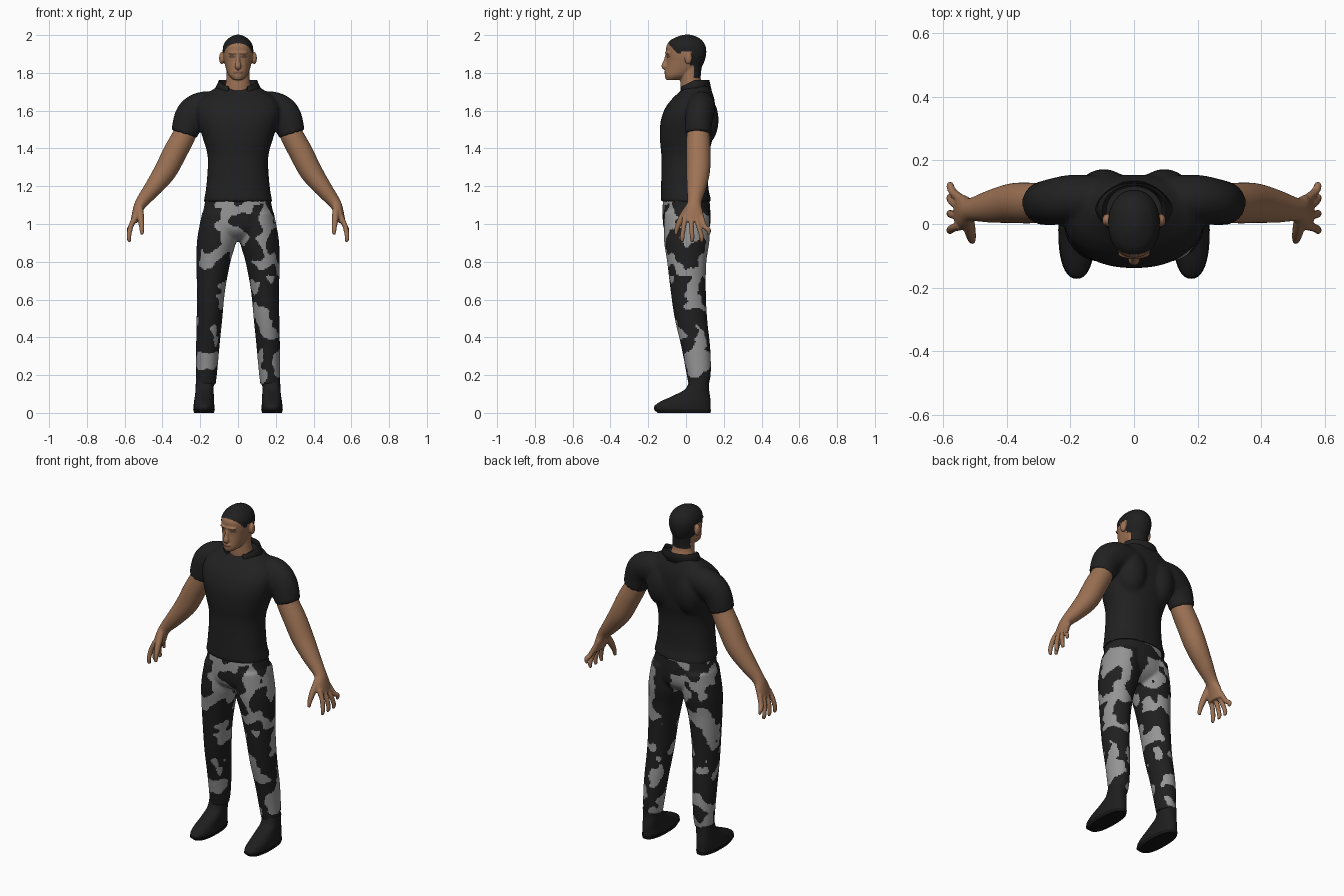
import bpy
import bmesh
from math import sin, cos, pi, copysign
from mathutils import Vector, Matrix, noise

cube = bpy.data.objects.get("Cube")
if cube:
    bpy.data.objects.remove(cube)


def material(name, r, g, b):
    mat = bpy.data.materials.new(name)
    mat.use_nodes = True
    mat.diffuse_color = (r, g, b, 1)
    shader = mat.node_tree.nodes["Principled BSDF"]
    shader.inputs["Base Color"].default_value = (r, g, b, 1)
    shader.inputs["Roughness"].default_value = 0.8
    return mat


skin = material("skin", .34, .17, .09)
lip = material("lip", .22, .1, .06)
eye = material("eye", .13, .075, .05)
hair = material("hair", .014, .014, .015)
shirt_black = material("shirt black", .015, .015, .016)
camo_black = material("camouflage black", .014, .014, .014)
camo_grey = material("camouflage grey", .3, .3, .3)
boot_black = material("boot black", .013, .013, .013)
sole_black = material("sole black", .008, .008, .008)


def spline(a, b, c, d, t):
    """Smooth step between sections b and c."""
    return b + ((c - a) * t + (2 * a - 5 * b + 4 * c - d) * t * t
                + (3 * b - a - 3 * c + d) * t ** 3) / 2


def loft(bm, sections, side=1, flat=False, power=1, steps=5, count=40):
    """Closed tube through sections of (x, y, z, half width, half depth)."""
    rows = []
    last = len(sections) - 1
    for i in range(last):
        four = [sections[min(max(i + k, 0), last)] for k in (-1, 0, 1, 2)]
        for s in range(steps):
            rows.append([spline(*v, s / steps) for v in zip(*four)])
    rows.append(list(sections[last]))
    rings = []
    for i, (x, y, z, a, b) in enumerate(rows):
        before, after = rows[max(i - 1, 0)], rows[min(i + 1, len(rows) - 1)]
        along = Vector(after[:3]) - Vector(before[:3])
        if flat:
            along = Vector((0, 0, 1))
        along.normalize()
        u = Vector((0, 1, 0)).cross(along).normalized()
        v = along.cross(u)
        ring = []
        for k in range(count):
            c, s = cos(2 * pi * k / count), sin(2 * pi * k / count)
            c, s = copysign(abs(c) ** power, c), copysign(abs(s) ** power, s)
            p = Vector((x, y, z)) + u * a * c + v * b * s
            ring.append(bm.verts.new((p.x * side, p.y, p.z)))
        rings.append(ring)
    for low, high in zip(rings, rings[1:]):
        for k in range(count):
            n = (k + 1) % count
            bm.faces.new((low[k], low[n], high[n], high[k]))
    bm.faces.new(rings[0][::-1])
    bm.faces.new(rings[-1])


def upright(bm, rows, side=1, power=1):
    """Level rings given as (z, x, half width, front y, back y)."""
    loft(bm, [(x, (f + b) / 2, z, w, (b - f) / 2) for z, x, w, f, b in rows],
         side, True, power)


def ball(bm, centre, size):
    bmesh.ops.create_uvsphere(
        bm, u_segments=24, v_segments=14, radius=1,
        matrix=Matrix.Translation(centre) @ Matrix.Diagonal((*size, 1)))


def finish(name, bm, mats, voxel=0, smooth=0, rule=None):
    """Make the object, fuse its volumes, and colour faces by a rule."""
    bmesh.ops.recalc_face_normals(bm, faces=bm.faces)
    mesh = bpy.data.meshes.new(name)
    bm.to_mesh(mesh)
    bm.free()
    obj = bpy.data.objects.new(name, mesh)
    bpy.context.collection.objects.link(obj)
    if voxel:
        mod = obj.modifiers.new("Fuse", "REMESH")
        mod.mode = "VOXEL"
        mod.voxel_size = voxel
        mod = obj.modifiers.new("Relax", "SMOOTH")
        mod.factor, mod.iterations = .5, smooth
        graph = bpy.context.evaluated_depsgraph_get()
        mesh = bpy.data.meshes.new_from_object(obj.evaluated_get(graph))
        obj.modifiers.clear()
        obj.data = mesh
    mesh.materials.clear()
    for mat in mats:
        mesh.materials.append(mat)
    for face in mesh.polygons:
        face.use_smooth = True
        face.material_index = rule(face.center) if rule else 0
    bpy.ops.object.select_all(action="DESELECT")
    obj.select_set(True)
    bpy.context.view_layer.objects.active = obj
    bpy.ops.object.shade_smooth_by_angle(angle=.8)
    return obj


# Shirt: torso, back muscles and sleeves
bm = bmesh.new()
upright(bm, [(1.12, 0, .182, -.135, .135), (1.2, 0, .168, -.132, .118),
             (1.35, 0, .16, -.13, .12), (1.45, 0, .185, -.138, .14),
             (1.54, 0, .212, -.135, .152), (1.61, 0, .22, -.112, .155),
             (1.66, 0, .2, -.076, .15), (1.7, 0, .15, -.035, .138),
             (1.735, 0, .1, .0, .125)], power=.88)
for side in (1, -1):
    ball(bm, (.095 * side, .085, 1.55), (.09, .088, .14))
    loft(bm, [(.1, .08, 1.63, .07, .07), (.19, .08, 1.615, .085, .075),
              (.25, .07, 1.57, .085, .073), (.286, .065, 1.475, .07, .068)],
         side)
finish("shirt", bm, [shirt_black], .01, 5)

# Folded collar, open at the front
bm = bmesh.new()
pairs = []
for k in range(41):
    t = .5 + (2 * pi - 1) * k / 40
    drop = max(cos(t), 0) * .04
    pairs.append([bm.verts.new((r * sin(t), .045 - d * cos(t), z - drop))
                  for r, d, z in ((.075, .068, 1.71), (.1, .078, 1.763),
                                  (.125, .09, 1.712))])
for one, two in zip(pairs, pairs[1:]):
    for j in (0, 1):
        bm.faces.new((one[j], two[j], two[j + 1], one[j + 1]))
collar = finish("collar", bm, [shirt_black])
collar.modifiers.new("Thickness", "SOLIDIFY").thickness = .006

# Trousers with a blotched pattern
bm = bmesh.new()
upright(bm, [(1.15, 0, .168, -.122, .122), (1.05, 0, .188, -.124, .13),
             (.98, 0, .195, -.118, .125), (.94, 0, .13, -.09, .1),
             (.91, 0, .05, -.04, .06)], power=.9)
for side in (1, -1):
    upright(bm, [(1.06, .1, .09, -.115, .125), (.92, .112, .104, -.117, .125),
                 (.8, .13, .09, -.1, .108), (.65, .143, .075, -.082, .105),
                 (.5, .151, .068, -.06, .112), (.35, .16, .062, -.025, .128),
                 (.22, .166, .056, 0, .132), (.15, .17, .052, .013, .122)],
            side)


def blotch(p):
    n = noise.noise(p * 9) + .45 * noise.noise(p * 21)
    return int(n > .12)


finish("trousers", bm, [camo_black, camo_grey], .008, 5, blotch)

# Boots and soles
for side, label in ((1, "left"), (-1, "right")):
    bm = bmesh.new()
    upright(bm, [(.014, .18, .054, -.165, .13), (.035, .18, .055, -.168, .13),
                 (.06, .18, .053, -.135, .13), (.09, .178, .05, -.07, .127),
                 (.125, .177, .048, -.005, .122), (.17, .175, .048, .017, .122)],
            side, .85)
    finish(label + "_boot", bm, [boot_black])
    bm = bmesh.new()
    upright(bm, [(0, .18, .052, -.15, .13), (.018, .18, .058, -.172, .133)],
            side, .85)
    finish(label + "_sole", bm, [sole_black])

# Arms, hands and fingers
for side, label in ((1, "left"), (-1, "right")):
    bm = bmesh.new()
    loft(bm, [(.255, .068, 1.55, .058, .058), (.285, .065, 1.47, .061, .061),
              (.333, .066, 1.38, .063, .064), (.385, .065, 1.28, .06, .062),
              (.45, .055, 1.19, .047, .051), (.51, .045, 1.115, .033, .037),
              (.532, .04, 1.07, .026, .05), (.55, .038, 1.01, .019, .06)], side)
    for root, tip in ((-.005, -.02), (.025, .033), (.053, .083), (.08, .12)):
        low = .945 if tip > .1 else .905
        loft(bm, [(.545, root, 1.04, .014, .014), (.568, (root + tip) / 2, .985, .014, .013),
                  (.578, tip, low + .025, .012, .012), (.572, tip, low, .008, .009)],
             side, count=14)
    loft(bm, [(.52, .02, 1.1, .017, .018), (.515, -.02, 1.035, .018, .019),
              (.51, -.045, .985, .014, .014), (.508, -.055, .945, .009, .009)],
         side, count=14)
    finish(label + "_arm", bm, [skin], .005, 3)

# Head with neck, nose, brow, lips and ears
bm = bmesh.new()
upright(bm, [(1.763, 0, .025, -.105, -.03), (1.785, 0, .048, -.112, .03),
             (1.82, 0, .063, -.107, .075), (1.86, 0, .073, -.103, .097),
             (1.9, 0, .08, -.104, .107), (1.94, 0, .079, -.104, .104),
             (1.972, 0, .062, -.083, .085), (1.992, 0, .036, -.045, .055),
             (2.002, 0, .012, -.01, .025)], power=.94)
upright(bm, [(1.65, 0, .085, -.025, .12), (1.72, 0, .07, -.03, .095),
             (1.77, 0, .062, -.03, .078), (1.84, 0, .06, -.03, .085)])
loft(bm, [(0, -.098, 1.9, .009, .01), (0, -.108, 1.86, .011, .012),
          (0, -.114, 1.835, .018, .016), (0, -.106, 1.823, .012, .01)])
ball(bm, (0, -.093, 1.906), (.052, .018, .011))
ball(bm, (0, -.102, 1.803), (.027, .014, .011))
for side in (1, -1):
    ball(bm, (.086 * side, .012, 1.878), (.014, .02, .033))


def face_colour(p):
    if abs(p.x) < .078 or p.z > 1.915:
        if p.y > .04:
            line = 1.775
        elif p.y > .02:
            line = 1.84
        else:
            line = 1.957 - .055 * min(max((p.y + .095) / .05, 0), 1)
        if p.z > line:
            return 1
    if p.y < -.06:
        across, up = (abs(p.x) - .032) / .017, (p.z - 1.886) / .007
        if across ** 2 + up ** 2 < 1:
            return 2
        if abs(p.x) < .025 and abs(p.z - 1.803) < .006:
            return 3
    return 0


finish("head", bm, [skin, hair, eye, lip], .004, 3, face_colour)
